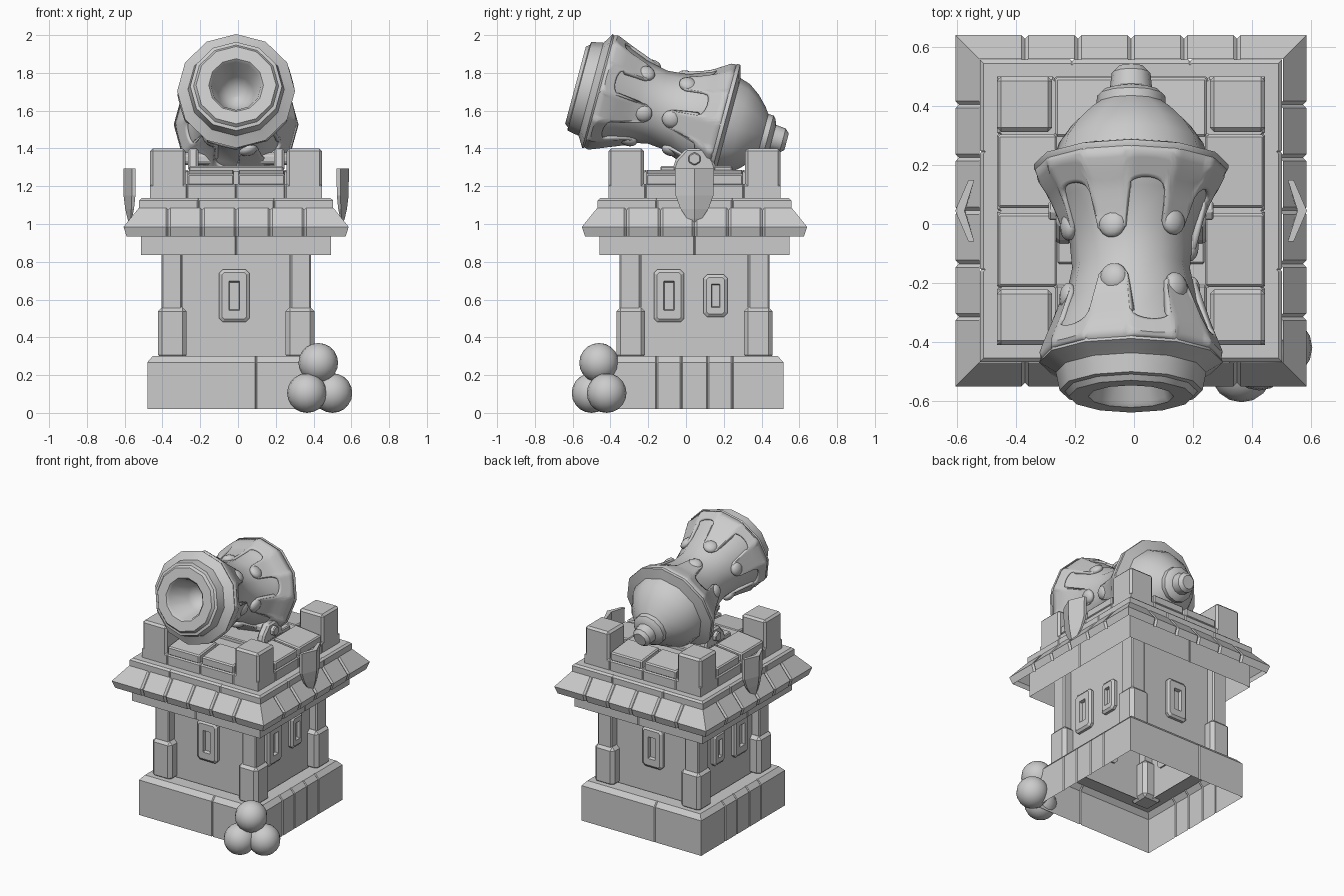
import bpy, bmesh, math
from math import pi, sin, cos, radians
from mathutils import Matrix, Vector

if "Cube" in bpy.data.objects:
    bpy.data.objects.remove(bpy.data.objects["Cube"])

stone = bpy.data.materials.new("stone_grey")
stone.use_nodes = True
GREY = (0.6, 0.6, 0.6, 1)
stone.diffuse_color = GREY
stone.node_tree.nodes["Principled BSDF"].inputs["Base Color"].default_value = GREY

CX, CY = -0.01, 0.045          # tower centre


def finish(name, bm, smooth=None, bevel=0, matrix=None):
    bmesh.ops.recalc_face_normals(bm, faces=bm.faces)
    mesh = bpy.data.meshes.new(name)
    bm.to_mesh(mesh)
    bm.free()
    mesh.materials.append(stone)
    ob = bpy.data.objects.new(name, mesh)
    bpy.context.collection.objects.link(ob)
    if matrix:
        ob.matrix_world = matrix
    if bevel:
        mod = ob.modifiers.new("chamfer", 'BEVEL')
        mod.width, mod.segments = bevel, 1
    if smooth:
        bpy.ops.object.select_all(action='DESELECT')
        ob.select_set(True)
        bpy.context.view_layer.objects.active = ob
        bpy.ops.object.shade_smooth_by_angle(angle=radians(smooth))
    return ob


def loft(name, loops, start=True, end=True, **kw):
    """Skin equal-length closed loops, with optional end caps."""
    bm = bmesh.new()
    rings = [[bm.verts.new(p) for p in loop] for loop in loops]
    n = len(rings[0])
    for a, b in zip(rings, rings[1:]):
        for i in range(n):
            j = (i + 1) % n
            bm.faces.new((a[i], a[j], b[j], b[i]))
    if start:
        bm.faces.new(rings[0])
    if end:
        bm.faces.new(rings[-1])
    return finish(name, bm, **kw)


def box(name, x0, x1, y0, y1, z0, z1, bevel=0):
    """Box given relative to the tower centre."""
    quad = [(x0, y0), (x1, y0), (x1, y1), (x0, y1)]
    return loft(name, [[(CX + x, CY + y, z) for x, y in quad] for z in (z0, z1)], bevel=bevel)


def course(name, levels, seams, top=True, depth=0.006):
    """Square stone course, open below: (half size, z) levels, V-notched at the seams of each side."""
    loops = []
    for half, z in levels:
        loop = []
        for k, side in enumerate(seams):
            turn = Matrix.Rotation(k * pi / 2, 3, 'Z')
            pts = [(-half, -half)]
            for s in side:
                pts += [(s - depth, -half), (s, -half + depth), (s + depth, -half)]
            loop += [turn @ Vector((x, y, z)) + Vector((CX, CY, 0)) for x, y in pts]
        loops.append(loop)
    return loft(name, loops, start=False, end=top)


def lathe(name, profile, sides, smooth, matrix=None):
    return loft(name, [[(max(r, 0.001) * sin(2 * pi * i / sides), -max(r, 0.001) * cos(2 * pi * i / sides), t)
                        for i in range(sides)] for t, r in profile], smooth=smooth, matrix=matrix)


# Foundation ring around the hollow tower
side_seams = [-0.2, -0.07, 0.07, 0.2]
course("foundation", [(0.47, 0.02), (0.47, 0.268), (0.442, 0.3), (0.35, 0.3)],
       [[0.105], side_seams, [0.105], side_seams], top=False)

# Cross-shaped tower wall, open inside, with pillars in its corners
WALL, NOTCH = 0.34, 0.283
plan = []
for k in range(4):
    turn = Matrix.Rotation(k * pi / 2, 2)
    plan += [turn @ Vector(p) for p in ((-NOTCH, -NOTCH), (-NOTCH, -WALL), (NOTCH, -WALL))]
loft("tower_wall", [[(CX + p.x, CY + p.y, z) for p in plan] for z in (0.29, 1.0)], start=False, end=False)
for sx in (-1, 1):
    for sy in (-1, 1):
        def corner(name, a, b, z0, z1, bevel):
            xs, ys = sorted((sx * a, sx * b)), sorted((sy * a, sy * b))
            box(name, *xs, *ys, z0, z1, bevel)
        corner("pillar_lower", 0.262, 0.414, 0.285, 0.56, 0.022)
        corner("pillar_upper", 0.287, 0.396, 0.54, 1.0, 0.008)
        corner("corner_merlon", 0.268, 0.455, 1.13, 1.4, 0.014)


# Windows with a sunken slit
def window(name, angle, u, z, w, h):
    def rect(hw, hh, c, d):
        pts = [(-hw + c, -hh), (hw - c, -hh), (hw, -hh + c), (hw, hh - c),
               (hw - c, hh), (-hw + c, hh), (-hw, hh - c), (-hw, -hh + c)]
        return [(u + x, -WALL - d, z + v) for x, v in pts]
    place = Matrix.Translation((CX, CY, 0)) @ Matrix.Rotation(angle, 4, 'Z')
    loft(name, [rect(w, h, 0.02, -0.01), rect(w, h, 0.02, 0.018), rect(w - 0.016, h - 0.016, 0.012, 0.03),
                rect(w * 0.36, h * 0.55, 0.002, 0.03), rect(w * 0.3, h * 0.51, 0.002, 0.008)],
         matrix=place)


window("front_window", 0, -0.01, 0.62, 0.08, 0.14)
window("back_window", pi, 0.01, 0.62, 0.08, 0.14)
for s in (-1, 1):
    window("side_window_large", s * pi / 2, s * -0.135, 0.62, 0.08, 0.14)
    window("side_window_small", s * pi / 2, s * 0.112, 0.62, 0.064, 0.112)

# Cornice, tiled eaves and deck
tiles = [-0.36, -0.18, 0, 0.18, 0.36]
course("cornice", [(0.503, 0.835), (0.503, 1.02)], [[0]] * 4, top=False)
course("roof_tiles", [(0.58, 0.935), (0.596, 0.985), (0.515, 1.085)], [tiles] * 4, top=False, depth=0.012)
course("deck_band", [(0.513, 1.07), (0.513, 1.125), (0.5, 1.137)], [[-0.2, 0.2]] * 4)
course("deck_plinth", [(0.455, 1.13), (0.455, 1.2), (0.445, 1.212)], [[-0.26, 0, 0.26]] * 4)
box("deck_centre", -0.262, 0.262, -0.262, 0.262, 1.2, 1.28)

# Paving between the merlons, two slabs on each side
for k in range(4):
    for s in (-1, 1):
        a, b = s * 0.01, s * 0.258
        sect = [(-0.452, 1.205), (-0.452, 1.265), (-0.25, 1.286), (-0.25, 1.205)]
        loft("paving_slab", [[(u, y, z) for y, z in sect] for u in (a, b)], bevel=0.008,
             matrix=Matrix.Translation((CX, CY, 0)) @ Matrix.Rotation(k * pi / 2, 4, 'Z'))

# Cradle: base plate, arched brackets and pins
box("cradle_plate", -0.25, 0.25, -0.18, 0.2, 1.27, 1.306, 0.006)
arch = [(-0.12, 1.28), (-0.1, 1.34), (-0.045, 1.4), (0.045, 1.4), (0.1, 1.34), (0.12, 1.28)]
for s in (-1, 1):
    loft("cradle_bracket", [[(CX + s * x, CY + y, z) for y, z in arch] for x in (0.2, 0.255)], bevel=0.012)
    loft("cradle_pin", [[(CX + s * x, CY + 0.036 * sin(i * pi / 3), 1.345 + 0.036 * cos(i * pi / 3))
                         for i in range(6)] for x in (0.1, 0.28)], bevel=0.006)

# Folded shields on both sides, tapering to a point
for s in (-1, 1):
    loops = []
    for z, w in [(1.295, 0.104), (1.15, 0.1), (1.08, 0.074), (1.03, 0.04), (0.995, 0.004)]:
        f = w / 0.104
        outer, inner, rim_out, rim_in = (0.562 + f * d for d in (0.035, 0.003, -0.01, -0.03))
        pts = [(rim_out, -w), (outer, 0), (rim_out, w), (rim_in, w), (inner, 0), (rim_in, -w)]
        loops.append([(CX + s * x, CY + y, z) for x, y in pts])
    loft("shield", loops)

# Cannonball pile
for x, y, z in [(0.365, -0.5, 0.105), (0.5, -0.42, 0.105), (0.425, -0.46, 0.265)]:
    bm = bmesh.new()
    bmesh.ops.create_uvsphere(bm, u_segments=16, v_segments=10, radius=0.105)
    finish("cannonball", bm, smooth=60, matrix=Matrix.Translation((x, y, z)))

# Cannon, turned about its own axis from muzzle to breech
SIDES = 12
aim = Matrix.Translation((CX, -0.585, 1.735)) @ Matrix.Rotation(radians(-105), 4, 'X')
barrel = [(0.12, 0.312), (0.22, 0.272), (0.33, 0.225), (0.45, 0.2), (0.56, 0.21), (0.68, 0.253), (0.8, 0.33)]
lathe("cannon_barrel", [(0.24, 0), (0.225, 0.05), (0.18, 0.095), (0.015, 0.132), (0, 0.145), (0, 0.212),
                        (0.018, 0.225), (0.022, 0.243), (0.085, 0.255), (0.095, 0.27)] + barrel +
      [(0.815, 0.33), (0.835, 0.262), (0.89, 0.245), (0.95, 0.203), (1.0, 0.152), (1.035, 0.105)],
      SIDES, 35, aim)
lathe("breech_knob", [(1.0, 0.118), (1.055, 0.116), (1.07, 0.1), (1.08, 0.072), (1.135, 0.066), (1.157, 0.045)],
      SIDES, 35, aim)


def barrel_radius(t, angle):
    """Distance from the axis to the faceted barrel."""
    facet = pi / SIDES
    flat = cos(facet) / cos(angle % (2 * facet) - facet)
    for (t0, r0), (t1, r1) in zip(barrel, barrel[1:]):
        if t <= t1:
            break
    return flat * (r0 + (r1 - r0) * (t - t0) / (t1 - t0))


# Dripping coats running inward from both flanges, with flattened drops at the tips
def drips(name, root, gap, tips, offset):
    count, cols, rows, width = len(tips), 24, 8, 0.25
    way = 1 if gap > root else -1
    bm = bmesh.new()
    grid = []
    for i in range(count * cols):
        k, u = i // cols, (i % cols) / cols - 0.5
        if abs(u) < width:
            stop = tips[k] - way * 0.05 * (1 - math.sqrt(1 - (u / width) ** 2))
        else:
            v = (0.5 - abs(u)) / (0.5 - width)
            stop = gap + way * 0.04 * (1 - math.sqrt(max(0, 1 - v * v)))
        a = 2 * pi * (k + 0.5 + u) / count + offset - pi / count
        column = []
        for j in range(rows + 1):
            t = root + (stop - root) * j / rows
            r = barrel_radius(t, a) + 0.015 * min(1, j / 2)
            column.append(bm.verts.new((r * sin(a), -r * cos(a), t)))
        grid.append(column)
    for i, col in enumerate(grid):
        nxt = grid[(i + 1) % len(grid)]
        for j in range(rows):
            bm.faces.new((col[j], nxt[j], nxt[j + 1], col[j + 1]))
    ob = finish(name, bm, smooth=40, matrix=aim)
    mod = ob.modifiers.new("thickness", 'SOLIDIFY')
    mod.thickness, mod.offset = 0.022, -1
    for k, tip in enumerate(tips):
        a, t = 2 * pi * k / count + offset, tip - way * 0.035
        bm = bmesh.new()
        bmesh.ops.create_uvsphere(bm, u_segments=12, v_segments=8, radius=0.048)
        bmesh.ops.scale(bm, vec=(1, 0.6, 1), verts=bm.verts)
        finish("drip_drop", bm, smooth=60, matrix=aim @ Matrix.Rotation(a, 4, 'Z')
               @ Matrix.Translation((0, -barrel_radius(t, a) - 0.004, t)))


drips("front_drips", 0.13, 0.2, [0.4, 0.38, 0.42, 0.38, 0.41, 0.37], radians(-16))
drips("rear_drips", 0.795, 0.7, [0.52, 0.54, 0.5, 0.54, 0.51, 0.55], radians(-18))
